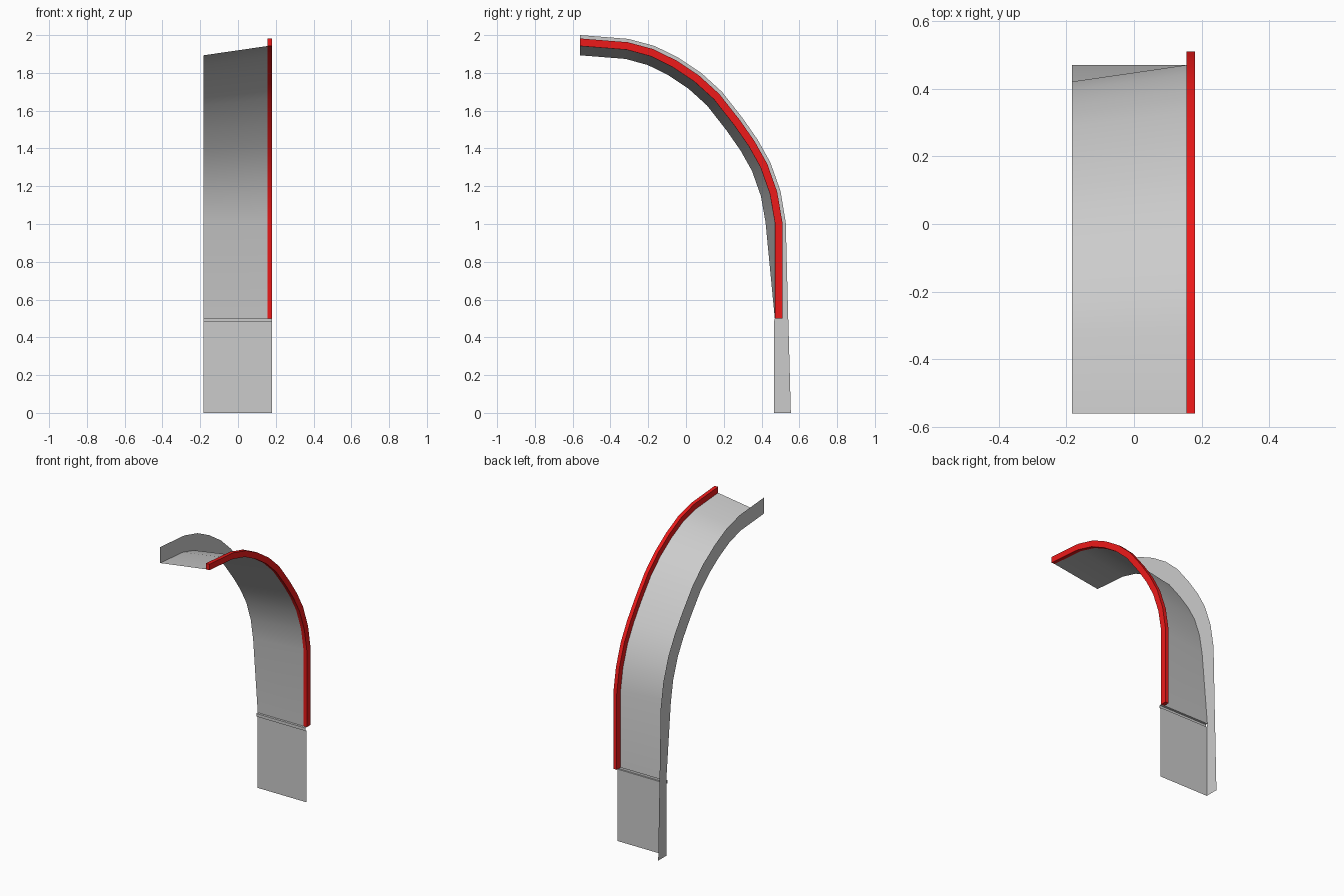
import bpy
from mathutils import Vector

if "Cube" in bpy.data.objects:
    bpy.data.objects.remove(bpy.data.objects["Cube"])

XL, XM, XR = -0.183, 0.155, 0.18   # fin side, trim inner side, trim outer side

# Outer arch curve as (y, z), from the spring line to the tip
arch = [Vector(p) for p in [
    (0.528, 1.01), (0.50, 1.175), (0.447, 1.325), (0.38, 1.445),
    (0.30, 1.56), (0.19, 1.70), (0.08, 1.80), (-0.04, 1.88),
    (-0.165, 1.942), (-0.305, 1.98), (-0.56, 2.0)]]


def inset(d):
    """Arch curve moved inward by d."""
    out = []
    for i, p in enumerate(arch):
        if i == 0:
            n = Vector((-1, 0))
        elif i == len(arch) - 1:
            n = Vector((0, -1))
        else:
            t = (arch[i + 1] - arch[i - 1]).normalized()
            n = Vector((-t.y, t.x))
        out.append(p + n * d)
    return out


def loft(name, rails, closed=False, color=None):
    """Skin between rails; each rail is (x, list of (y, z))."""
    n = len(rails[0][1])
    verts = [(x, p[0], p[1]) for x, pts in rails for p in pts]
    k = len(rails)
    faces = []
    for r in range(k if closed else k - 1):
        a, b = r * n, ((r + 1) % k) * n
        faces += [(a + i, a + i + 1, b + i + 1, b + i) for i in range(n - 1)]
    if closed:
        faces.append(tuple(r * n for r in range(k)))
        faces.append(tuple(r * n + n - 1 for r in reversed(range(k))))
    me = bpy.data.meshes.new(name)
    me.from_pydata(verts, [], faces)
    me.update()
    ob = bpy.data.objects.new(name, me)
    bpy.context.collection.objects.link(ob)
    if color:
        mat = bpy.data.materials.new(name + "_paint")
        mat.diffuse_color = color
        mat.use_nodes = True
        mat.node_tree.nodes["Principled BSDF"].inputs["Base Color"].default_value = mat.diffuse_color
        me.materials.append(mat)
    bpy.ops.object.select_all(action='DESELECT')
    ob.select_set(True)
    bpy.context.view_layer.objects.active = ob
    bpy.ops.object.shade_smooth_by_angle(angle=0.5)
    return ob


foot = (0.47, 0.5)
deep = inset(0.107)
trim_in = [foot] + inset(0.058)
trim_out = [(0.51, 0.5)] + inset(0.018)

# Curved panel, twisting from the deep edge to the trim
loft("arch_panel", [(XM, trim_in), (XL, [foot] + deep)])

# Flat side fin along the left edge
loft("side_fin", [(XL, [(0.465, 0), (0.465, 0.48), foot] + deep),
                  (XL, [(0.555, 0), (0.542, 0.48), (0.541, 0.5)] + arch)])

# Lower wall with a small stepped ledge
wall = [(0.465, 0), (0.465, 0.48), (0.455, 0.48), (0.455, 0.5), foot]
loft("lower_wall", [(XR, wall), (XL, wall)])

# Red trim bar along the right edge
loft("red_trim", [(XM, trim_in), (XM, trim_out), (XR, trim_out), (XR, trim_in)],
     closed=True, color=(0.85, 0.01, 0.01, 1))
